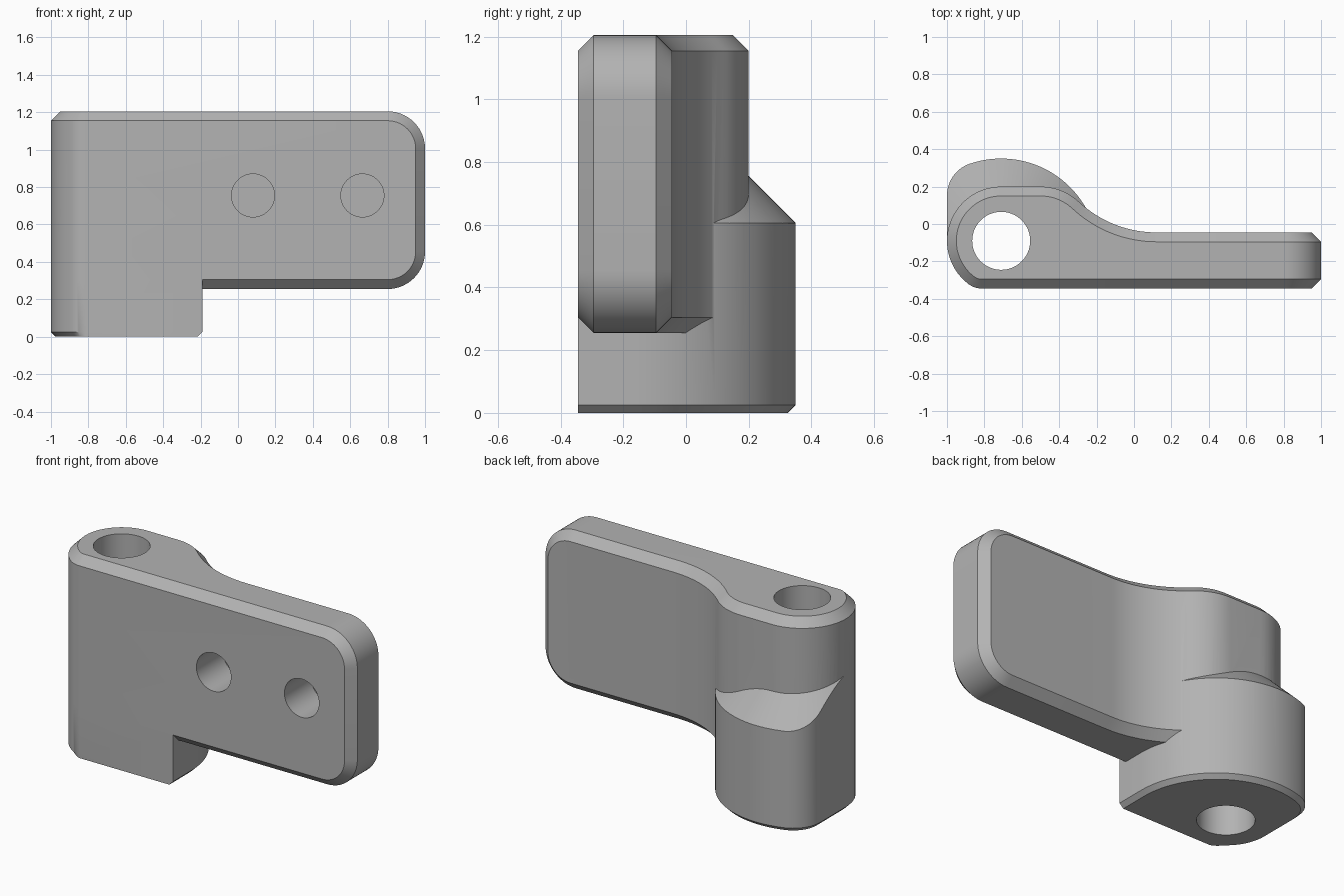
import bpy, bmesh
from math import sin, cos, radians, pi

if "Cube" in bpy.data.objects:
    bpy.data.objects.remove(bpy.data.objects["Cube"], do_unlink=True)

grey = bpy.data.materials.new("plain grey")
grey.use_nodes = True
grey.diffuse_color = (0.45, 0.45, 0.45, 1)
grey.node_tree.nodes["Principled BSDF"].inputs["Base Color"].default_value = (0.45, 0.45, 0.45, 1)

FRONT, PIN = -0.345, (-0.71, -0.09)
TOP, LEAF_BOTTOM = 1.205, 0.255


def arc(cx, cy, r, a0, a1, n):
    steps = [radians(a0 + (a1 - a0) * i / n) for i in range(n + 1)]
    return [(cx + r * cos(a), cy + r * sin(a)) for a in steps]


def nose(d=0.0):
    """Front corner and half barrel, inset by d and fading out at the front."""
    n = 8
    corner = []
    for i in range(n):
        corner += arc(-0.813, -0.225, 0.12 - d * i / n, 270 - 37.34 * i / n, 0, 1)[:1]
    return corner + arc(*PIN, 0.29 - d, 232.66, 180, 10)


def leaf_outline():
    pts = nose() + arc(*PIN, 0.29, 180, 90, 18)[1:]
    pts += arc(-0.5, -0.1, 0.3, 90, 46.87, 12)
    pts += arc(0.12, 0.562, 0.607, 226.87, 270, 16)[1:]
    return pts + [(1, -0.045), (1, FRONT)]


def foot_outline(d):
    pts = nose(d) + arc(-0.82, 0.152, 0.18 - d, 180, 108.9, 14)
    pts += arc(-0.71, -0.17, 0.52 - d, 108.9, 0, 36)[1:]
    return pts + [(-0.19 - d, FRONT)]


def loft(name, rings, after=None):
    """Stack of (outline, z) rings, closed at both ends."""
    bm = bmesh.new()
    loops = [[bm.verts.new((x, y, z)) for x, y in pts] for pts, z in rings]
    for a, b in zip(loops, loops[1:]):
        for i in range(len(a)):
            j = (i + 1) % len(a)
            bm.faces.new((a[i], a[j], b[j], b[i]))
    bm.faces.new(loops[0])
    bm.faces.new(loops[-1])
    bmesh.ops.recalc_face_normals(bm, faces=bm.faces)
    if after:
        after(bm)
    mesh = bpy.data.meshes.new(name)
    bm.to_mesh(mesh)
    bm.free()
    mesh.materials.append(grey)
    ob = bpy.data.objects.new(name, mesh)
    bpy.context.collection.objects.link(ob)
    return ob


def round_and_chamfer(bm):
    # round the two free corners, then chamfer the rim on both broad sides
    ends = [e for e in bm.edges if all(v.co.x > 0.99 for v in e.verts)
            and abs(e.verts[0].co.z - e.verts[1].co.z) < 0.01]
    bmesh.ops.bevel(bm, geom=ends, offset=0.2, segments=14, profile=0.5,
                    affect='EDGES', clamp_overlap=False)
    bm.normal_update()

    def wall(f):
        return abs(f.normal.z) < 0.001 and f.normal.x < 0.99
    rim = [e for e in bm.edges if len(e.link_faces) == 2
           and wall(e.link_faces[0]) != wall(e.link_faces[1])]
    bmesh.ops.bevel(bm, geom=rim, offset=0.05, segments=1, profile=0.5,
                    affect='EDGES', clamp_overlap=False)


def combine(ob, tool, operation):
    mod = ob.modifiers.new(operation.lower(), 'BOOLEAN')
    mod.operation, mod.solver, mod.object = operation, 'EXACT', tool
    bpy.context.view_layer.objects.active = ob
    bpy.ops.object.modifier_apply(modifier=mod.name)
    bpy.data.objects.remove(tool, do_unlink=True)


def cylinder(name, r, depth, loc, rot=(0, 0, 0)):
    bpy.ops.mesh.primitive_cylinder_add(vertices=64, radius=r, depth=depth,
                                        location=loc, rotation=rot)
    ob = bpy.context.object
    ob.name, ob.hide_render = name, True
    ob.data.materials.append(grey)
    return ob


# Leaf plate with the barrel
leaf = loft("hinge_leaf", [(leaf_outline(), LEAF_BOTTOM), (leaf_outline(), TOP)],
            round_and_chamfer)

# Foot with chamfered underside and conical shoulder
foot = loft("foot", [(foot_outline(0.025), 0), (foot_outline(0), 0.025), (foot_outline(0), 0.95)])
bpy.ops.mesh.primitive_cone_add(vertices=144, radius1=1.225, radius2=0.275, depth=0.95,
                                location=(-0.71, -0.17, 0.375))
shoulder = bpy.context.object
shoulder.data.materials.append(grey)
combine(foot, shoulder, 'INTERSECT')
combine(leaf, foot, 'UNION')

# Pin bore and two blind screw holes
combine(leaf, cylinder("pin_bore", 0.155, 3, (*PIN, 0.6)), 'DIFFERENCE')
for x in (0.08, 0.665):
    combine(leaf, cylinder("screw_hole", 0.115, 0.5, (x, FRONT, 0.755), (pi / 2, 0, 0)),
            'DIFFERENCE')

bpy.ops.object.select_all(action='DESELECT')
leaf.select_set(True)
bpy.context.view_layer.objects.active = leaf
bpy.ops.object.shade_smooth_by_angle(angle=radians(28))
